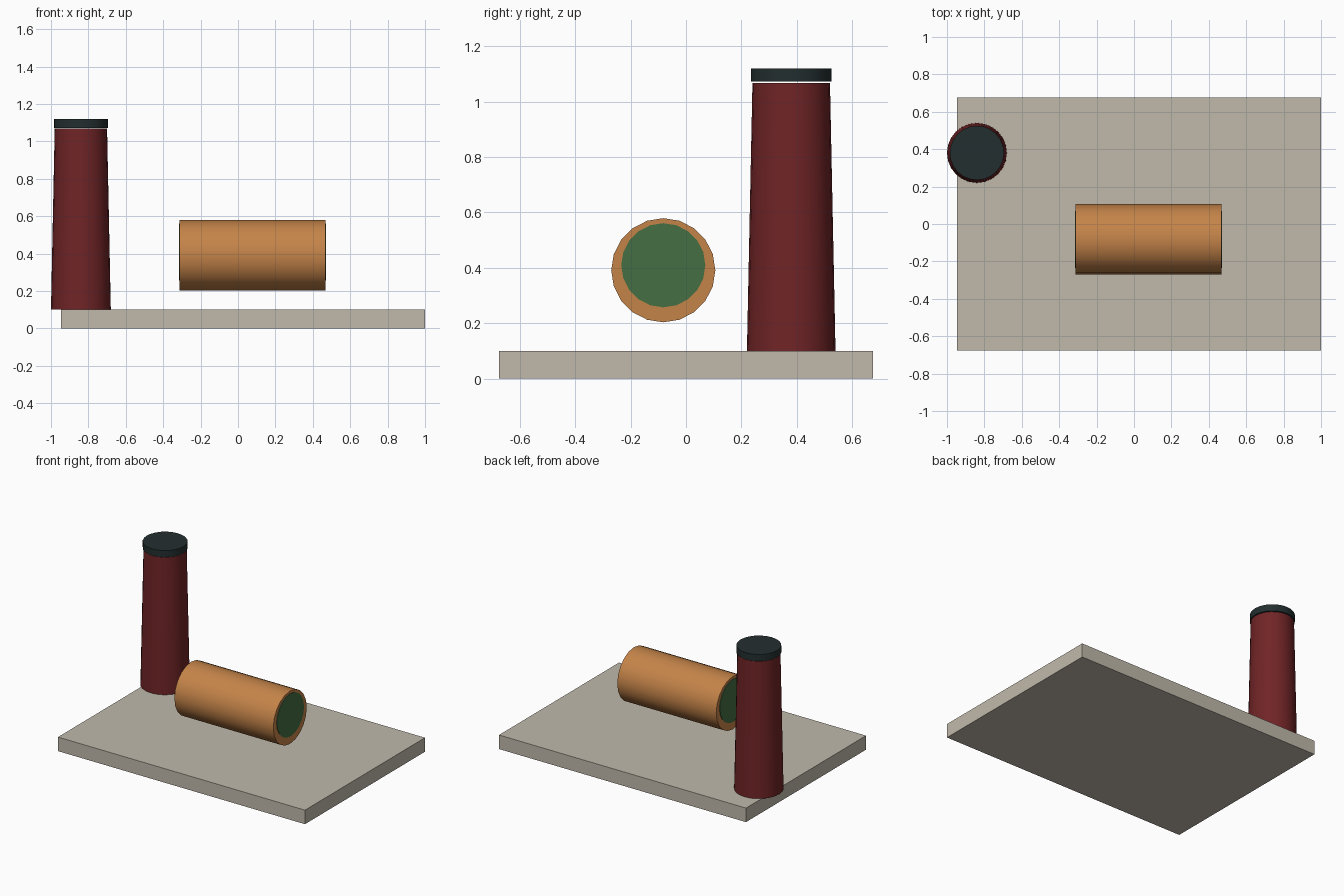
import bpy
import math

cube = bpy.data.objects.get("Cube")
if cube:
    bpy.data.objects.remove(cube, do_unlink=True)


def material(name, rgb):
    """Make a flat material from 0-255 display colour values."""
    lin = [((c / 255 + 0.055) / 1.055) ** 2.4 for c in rgb]
    mat = bpy.data.materials.new(name)
    mat.use_nodes = True
    mat.diffuse_color = (*lin, 1)
    bsdf = next(n for n in mat.node_tree.nodes if n.type == 'BSDF_PRINCIPLED')
    bsdf.inputs["Base Color"].default_value = (*lin, 1)
    return mat


stone = material("warm grey stone", (192, 185, 171))
brick = material("dark red brick", (112, 36, 38))
slate = material("dark slate", (35, 46, 47))
copper = material("orange copper", (197, 132, 73))
green = material("dull green", (70, 110, 68))


def cylinder(name, mat, r1, r2, depth, center, sides, along_x=False):
    """Add a closed cylinder or cone frustum, upright or along x."""
    rot = (0, math.pi / 2, 0) if along_x else (0, 0, 0)
    bpy.ops.mesh.primitive_cone_add(vertices=sides, radius1=r1, radius2=r2,
                                    depth=depth, location=center, rotation=rot)
    obj = bpy.context.object
    obj.name = name
    obj.data.materials.append(mat)
    bpy.ops.object.shade_smooth_by_angle(angle=math.radians(40))
    return obj


# Base slab
bpy.ops.mesh.primitive_cube_add(size=1, location=(0.0275, 0, 0.05))
slab = bpy.context.object
slab.name = "base_slab"
slab.scale = (1.945, 1.35, 0.1)
bpy.ops.object.transform_apply(location=False, rotation=False, scale=True)
slab.data.materials.append(stone)

# Tapered chimney with a flat cap, just clear of the shaft
cx, cy = -0.84, 0.38
cylinder("chimney_shaft", brick, 0.16, 0.14, 0.968, (cx, cy, 0.584), 24)
cylinder("chimney_cap", slate, 0.145, 0.145, 0.048, (cx, cy, 1.096), 24)

# Horizontal drum with a slightly raised disc on each end
x0, x1, dy = -0.312, 0.467, -0.082
cylinder("drum", copper, 0.188, 0.188, x1 - x0, ((x0 + x1) / 2, dy, 0.391), 20, True)
for name, x in (("right_end_disc", x0), ("left_end_disc", x1)):
    cylinder(name, green, 0.152, 0.152, 0.008, (x, dy, 0.409), 20, True)
